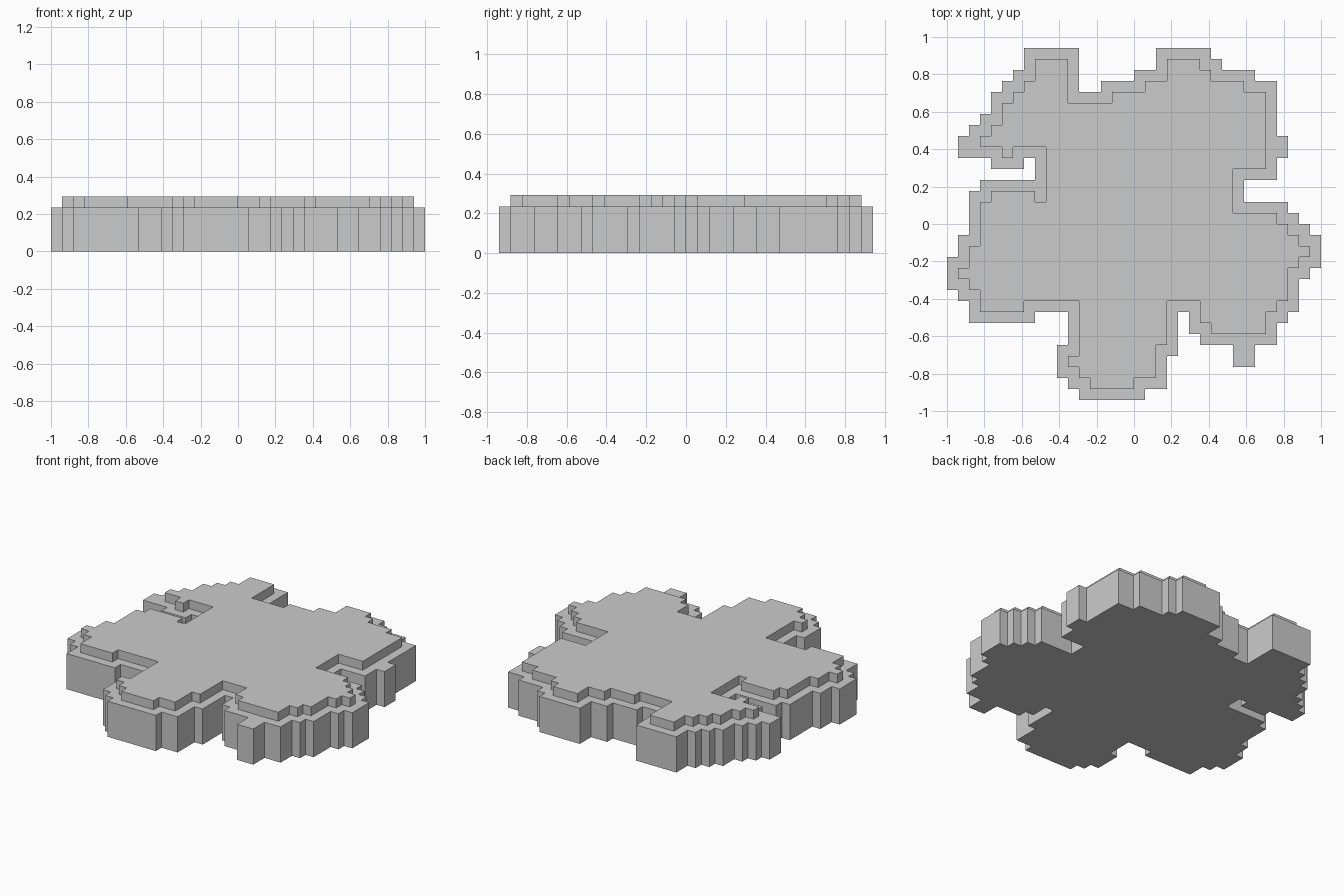
import bpy
import bmesh

UNIT = 2 / 34          # one grid cell
LOWER_TOP, UPPER_TOP = 4, 5

cube = bpy.data.objects.get("Cube")
if cube:
    bpy.data.objects.remove(cube, do_unlink=True)

# Stepped outline, clockwise: each pair is "go across to x, then along to y"
back_edge = [(-5, 12), (-3, 13), (0, 14), (2, 16)]
back_left_lobe = [(7, 15), (8, 14), (11, 13), (13, 8), (14, 6), (13, 4), (10, 2)]
left_lobe = [(14, 1), (15, 0), (16, -1), (17, -4), (16, -5), (15, -8), (14, -9),
             (13, -11), (11, -13), (9, -11), (6, -10), (5, -8)]
front_lobe = [(4, -12), (3, -15), (1, -16), (-5, -15), (-6, -14), (-7, -11), (-6, -8)]
right_lobe = [(-9, -9), (-15, -7), (-16, -6), (-17, -3), (-16, -1), (-15, 3),
              (-14, 4), (-9, 6)]
back_right_lobe = [(-10, 5), (-13, 6), (-16, 8), (-15, 9), (-14, 10), (-13, 12),
                   (-12, 13), (-11, 14), (-10, 16)]
outline = (back_edge + back_left_lobe + left_lobe + front_lobe
           + right_lobe + back_right_lobe)


def inside(col, row):
    """Even-odd test of a cell against the upright edges of the outline."""
    crossings = 0
    for k, (x, y) in enumerate(outline):
        y_before = outline[k - 1][1]
        if x > col and min(y, y_before) <= row < max(y, y_before):
            crossings += 1
    return crossings % 2 == 1


def inset(cells):
    """Keep only the cells that are surrounded on every side."""
    near = (-1, 0, 1)
    return {(c, r) for c, r in cells
            if all((c + i, r + j) in cells for i in near for j in near)}


def slab(name, cells, bottom, top):
    """Join the cells into one flat face and raise it into a slab."""
    bm = bmesh.new()
    corners = {}

    def corner(c, r):
        if (c, r) not in corners:
            corners[c, r] = bm.verts.new((c * UNIT, r * UNIT, bottom * UNIT))
        return corners[c, r]

    for c, r in sorted(cells):
        bm.faces.new([corner(c, r), corner(c + 1, r),
                      corner(c + 1, r + 1), corner(c, r + 1)])
    raised = bmesh.ops.extrude_face_region(bm, geom=bm.faces[:], use_keep_orig=True)
    verts = [g for g in raised["geom"] if isinstance(g, bmesh.types.BMVert)]
    bmesh.ops.translate(bm, verts=verts, vec=(0, 0, (top - bottom) * UNIT))
    bmesh.ops.recalc_face_normals(bm, faces=bm.faces[:])
    bmesh.ops.dissolve_limit(bm, angle_limit=0.01, verts=bm.verts[:], edges=bm.edges[:])
    mesh = bpy.data.meshes.new(name)
    bm.to_mesh(mesh)
    bm.free()
    obj = bpy.data.objects.new(name, mesh)
    bpy.context.collection.objects.link(obj)
    return obj


# Lower slab fills the outline
span = range(-17, 17)
lower_cells = {(c, r) for c in span for r in span if inside(c, r)}
slab("lower_slab", lower_cells, 0, LOWER_TOP)

# Upper slab is one cell smaller all round, with a small nick by the right notch
upper_cells = inset(lower_cells)
upper_cells.discard((-9, 2))
slab("upper_slab", upper_cells, LOWER_TOP, UPPER_TOP)
